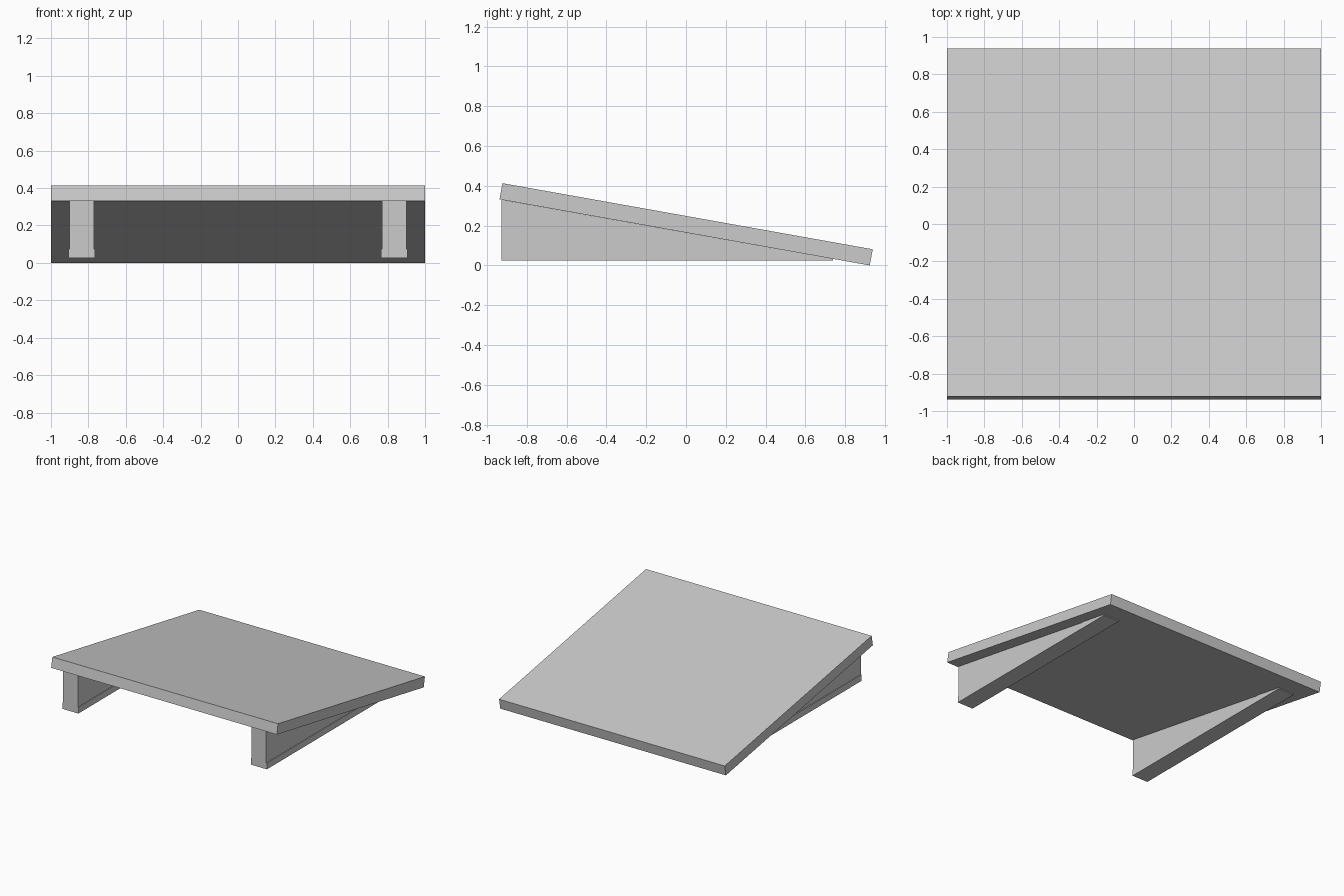
import bpy, bmesh

cube = bpy.data.objects.get("Cube")
if cube:
    bpy.data.objects.remove(cube, do_unlink=True)

grey = bpy.data.materials.new("light_grey")
grey.use_nodes = True
colour = (0.6, 0.6, 0.6, 1)
grey.diffuse_color = colour
grey.node_tree.nodes["Principled BSDF"].inputs["Base Color"].default_value = colour


def extrude_profile(name, profile, x0, x1):
    """Extrude a closed (y, z) side profile from x0 to x1."""
    bm = bmesh.new()
    face = bm.faces.new([bm.verts.new((x0, y, z)) for y, z in profile])
    side = bmesh.ops.extrude_face_region(bm, geom=[face])["geom"]
    verts = [v for v in side if isinstance(v, bmesh.types.BMVert)]
    bmesh.ops.translate(bm, verts=verts, vec=(x1 - x0, 0, 0))
    bmesh.ops.recalc_face_normals(bm, faces=bm.faces)
    mesh = bpy.data.meshes.new(name)
    bm.to_mesh(mesh)
    bm.free()
    mesh.materials.append(grey)
    obj = bpy.data.objects.new(name, mesh)
    bpy.context.collection.objects.link(obj)
    return obj


# Sloping deck
high, low = (-0.937, 0.332), (0.923, 0.0)
thick = (0.015, 0.081)
deck = [high, low, (low[0] + thick[0], low[1] + thick[1]),
        (high[0] + thick[0], high[1] + thick[1])]
extrude_profile("ramp_deck", deck, -1, 1)


def under(z):
    """Point on the underside of the deck at height z."""
    t = (high[1] - z) / (high[1] - low[1])
    return (high[0] + t * (low[0] - high[0]), z)


# Wedge supports with a slightly wider foot strip
back, foot, step, tip = -0.928, 0.025, 0.075, 0.033
for side, s in (("left", 1), ("right", -1)):
    wedge = [(back, foot), (under(tip)[0], foot), under(tip), (back, 0.33)]
    extrude_profile(side + "_support", wedge, s * 0.77, s * 0.9)
    strip = [(back, foot), (under(tip)[0], foot), under(tip),
             under(step), (back, step)]
    extrude_profile(side + "_support_foot", strip, s * 0.765, s * 0.906)
